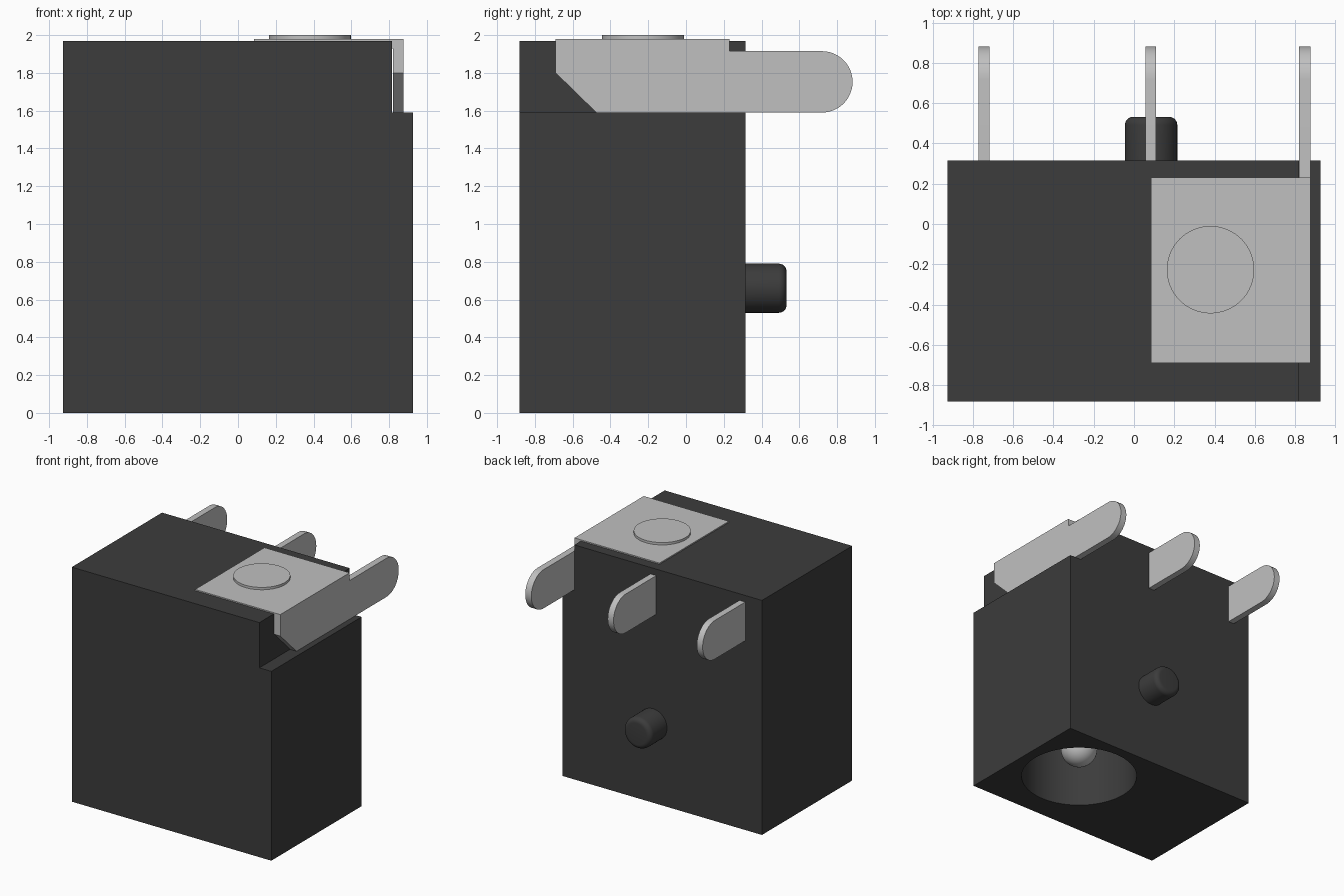
import bpy, bmesh, math
from mathutils import Matrix, Vector

if "Cube" in bpy.data.objects:
    bpy.data.objects.remove(bpy.data.objects["Cube"], do_unlink=True)


def material(name, value, rough):
    m = bpy.data.materials.new(name)
    m.use_nodes = True
    colour = (value, value, value, 1)
    m.diffuse_color = colour
    bsdf = m.node_tree.nodes["Principled BSDF"]
    bsdf.inputs["Base Color"].default_value = colour
    bsdf.inputs["Roughness"].default_value = rough
    return m


BLACK = material("black plastic", 0.045, 0.6)
SILVER = material("silver metal", 0.53, 0.4)


def finish(name, bm, mat, smooth=False):
    bmesh.ops.recalc_face_normals(bm, faces=bm.faces[:])
    mesh = bpy.data.meshes.new(name)
    bm.to_mesh(mesh)
    bm.free()
    mesh.materials.append(mat)
    ob = bpy.data.objects.new(name, mesh)
    bpy.context.collection.objects.link(ob)
    bpy.ops.object.select_all(action="DESELECT")
    ob.select_set(True)
    bpy.context.view_layer.objects.active = ob
    if smooth:
        bpy.ops.object.shade_smooth_by_angle(angle=math.radians(35))
    return ob


def prism(name, points, offset, mat, smooth=False):
    """Extrude a planar outline along an offset."""
    bm = bmesh.new()
    face = bm.faces.new([bm.verts.new(p) for p in points])
    ext = bmesh.ops.extrude_face_region(bm, geom=[face])
    verts = [g for g in ext["geom"] if isinstance(g, bmesh.types.BMVert)]
    bmesh.ops.translate(bm, verts=verts, vec=offset)
    return finish(name, bm, mat, smooth)


def lathe(name, profile, place, mat, steps=64):
    """Spin an (r, z) profile, running from axis to axis, around z."""
    bm = bmesh.new()
    verts = [bm.verts.new((r, 0, z)) for r, z in profile]
    edges = [bm.edges.new(pair) for pair in zip(verts, verts[1:])]
    bmesh.ops.spin(bm, geom=verts + edges, cent=(0, 0, 0), axis=(0, 0, 1),
                   angle=math.tau, steps=steps, use_duplicate=False)
    bmesh.ops.remove_doubles(bm, verts=bm.verts[:], dist=1e-5)
    bmesh.ops.transform(bm, matrix=place, verts=bm.verts[:])
    return finish(name, bm, mat, True)


def arc(cx, cz, r, start, end, n):
    return [(cx + r * math.cos(math.radians(start + (end - start) * i / n)),
             cz + r * math.sin(math.radians(start + (end - start) * i / n)))
            for i in range(n + 1)]


W, FRONT, BACK, TOP = 0.927, -0.882, 0.316, 1.97
NOTCH_X, LOW, HIGH = 0.816, 1.59, 1.915
JACK = Vector((0.38, -0.227, 0))

# Housing block with a stepped upper corner
outline = [(-W, 0), (W, 0), (W, LOW), (NOTCH_X, LOW), (NOTCH_X, TOP), (-W, TOP)]
housing = prism("housing", [(x, FRONT, z) for x, z in outline],
                (0, BACK - FRONT, 0), BLACK)

# Plug socket bored up from the underside
bore = lathe("socket_cutter", [(0, -0.1), (0.458, -0.1), (0.458, 1.4), (0, 1.4)],
             Matrix.Translation(JACK), BLACK)
bore.hide_render = True
cut = housing.modifiers.new("socket", "BOOLEAN")
cut.operation, cut.solver, cut.object = "DIFFERENCE", "EXACT", bore
bpy.context.view_layer.objects.active = housing
bpy.ops.object.modifier_apply(modifier=cut.name)
bpy.data.objects.remove(bore, do_unlink=True)
bpy.ops.object.select_all(action="DESELECT")
housing.select_set(True)
bpy.ops.object.shade_smooth_by_angle(angle=math.radians(35))

# Centre pin with a domed tip
lathe("centre_pin", arc(0, 0.25, 0.145, -90, 0, 10) + [(0.145, 1.45), (0, 1.45)],
      Matrix.Translation(JACK), SILVER, 48)

# Rivet head on the top plate
lathe("rivet_head", [(0, 1.95), (0.217, 1.95), (0.217, 2.0), (0, 2.0)],
      Matrix.Translation(JACK), SILVER)

# Locating peg on the back, with a rounded end
lathe("locating_peg", [(0, -0.05), (0.13, -0.05)]
      + arc(0.09, 0.176, 0.04, 0, 90, 6) + [(0, 0.216)],
      Matrix.Translation((0.085, BACK, 0.66)) @ Matrix.Rotation(-math.pi / 2, 4, "X"),
      BLACK, 48)

# Round-ended solder terminals
RADIUS = (HIGH - LOW) / 2
tip = arc(0.882 - RADIUS, LOW + RADIUS, RADIUS, -90, 90, 24)
for name, x in (("middle_terminal", 0.083), ("right_terminal", -0.745)):
    prism(name, [(x - 0.027, y, z) for y, z in [(0.25, LOW)] + tip + [(0.25, HIGH)]],
          (0.054, 0, 0), SILVER, True)

# Side terminal, lying in the step and joined to the top plate
BLADE_X, BLADE_END, PLATE_TOP = 0.82, 0.876, 1.98
side = [(-0.69, PLATE_TOP), (-0.69, 1.80), (-0.475, LOW)] + tip \
    + [(0.23, HIGH), (0.23, PLATE_TOP)]
prism("left_terminal", [(BLADE_X, y, z) for y, z in side],
      (BLADE_END - BLADE_X, 0, 0), SILVER, True)

# Top contact plate
prism("top_plate", [(0.085, -0.69, 1.93), (BLADE_X, -0.69, 1.93),
                    (BLADE_X, 0.23, 1.93), (0.085, 0.23, 1.93)],
      (0, 0, PLATE_TOP - 1.93), SILVER)
